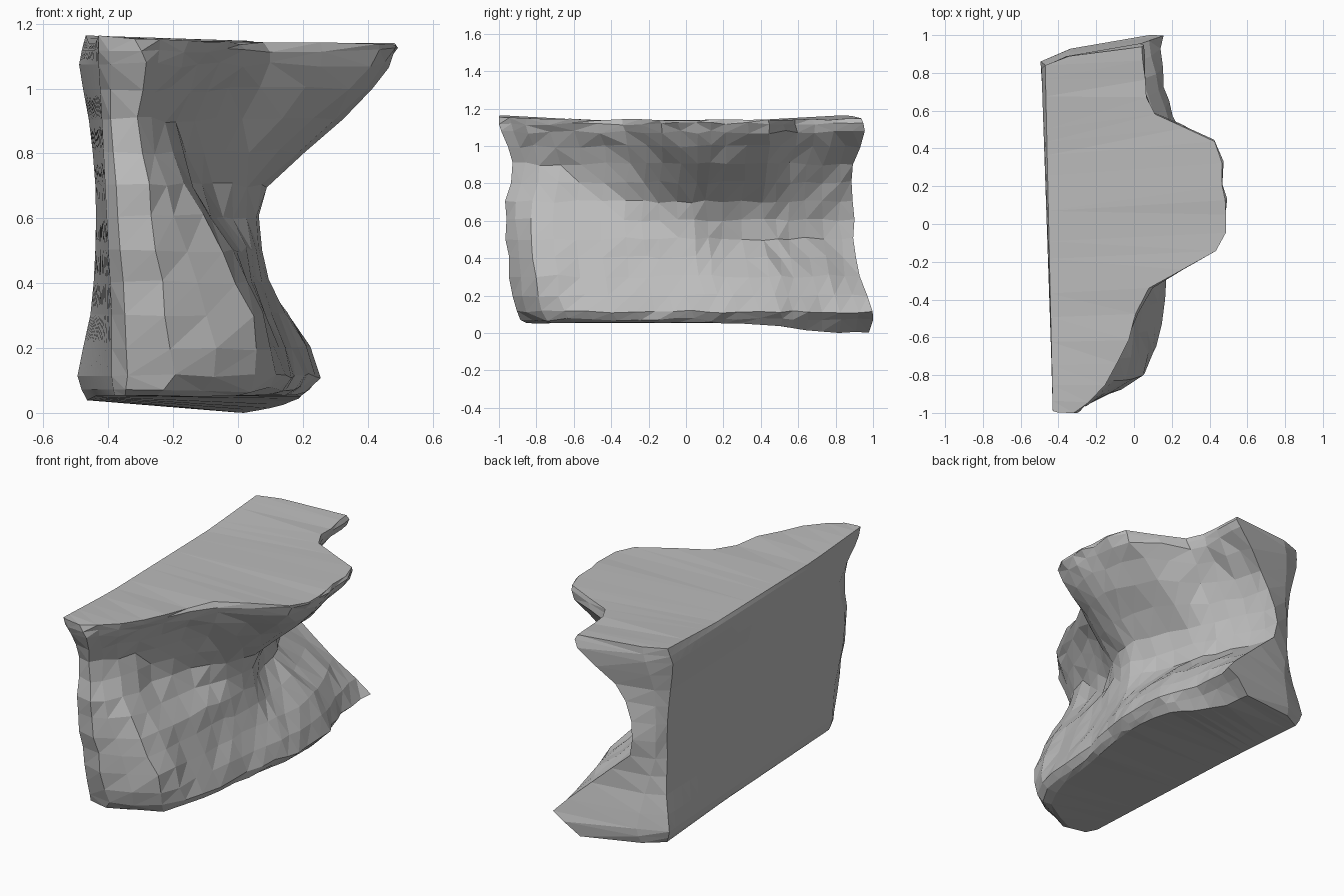
import bpy, bmesh, random
from mathutils import Vector

random.seed(4)
cube = bpy.data.objects.get("Cube")
if cube:
    bpy.data.objects.remove(cube, do_unlink=True)

# Height levels: z, front and back ends of the carved side,
# then the front corner (x, y) and back corner (x, y) of the flat left face
levels = [
    (0.05, -0.85, 0.98, -0.38, -0.77, -0.465, 0.84),
    (0.11, -0.91, 1.00, -0.39, -0.79, -0.495, 0.86),
    (0.30, -0.94, 0.93, -0.39, -0.81, -0.455, 0.83),
    (0.50, -0.96, 0.90, -0.40, -0.87, -0.44, 0.80),
    (0.70, -0.96, 0.89, -0.41, -0.87, -0.44, 0.80),
    (0.90, -0.92, 0.90, -0.42, -0.81, -0.46, 0.80),
    (1.07, -0.99, 0.96, -0.43, -0.94, -0.49, 0.82),
    (1.135, -1.00, 0.94, -0.43, -0.99, -0.47, 0.84),
]
# Sections along the length: position, then the carved side at each level
sections = [
    (-1.0, -.25, -.20, -.22, -.26, -.28, -.31, -.29, -.32),
    (-.85, .00, .06, .04, -.05, -.16, -.22, -.18, -.15),
    (-.60, .09, .14, .07, -.01, -.14, -.14, -.05, -.03),
    (-.32, .12, .17, .09, .02, -.08, .01, .10, .08),
    (-.12, .16, .20, .11, .05, .03, .24, .41, .43),
    (.08, .18, .24, .15, .07, .09, .32, .47, .49),
    (.24, .19, .25, .16, .00, .05, .31, .45, .47),
    (.48, .17, .24, .15, -.06, -.04, .19, .40, .43),
    (.63, .10, .18, .10, -.13, -.12, -.01, .08, .11),
    (.82, .02, .15, .04, -.22, -.21, -.12, .05, .06),
    (1.0, .00, .15, -.03, -.27, -.27, -.17, .03, .04),
]


def densify(rows):
    """Put one smooth in-between row after each row."""
    out = []
    for i in range(len(rows) - 1):
        a, b = rows[i], rows[i + 1]
        p, n = rows[max(i - 1, 0)], rows[min(i + 2, len(rows) - 1)]
        mid = [(9 * (u + v) - s - t) / 16 for s, u, v, t in zip(p, a, b, n)]
        out += [list(a), mid]
    return out + [list(rows[-1])]


def mix(a, b, t):
    return a + (b - a) * t


rows = densify(sections)
stations = [r[0] for r in rows]
side = list(zip(*densify(list(zip(*[r[1:] for r in rows])))))
levels = densify(levels)
ns, nl = len(stations), len(levels)

bm = bmesh.new()
left, right = [], []
for i, s in enumerate(stations):
    lcol, rcol = [], []
    t = (s + 1) / 2
    rise = max(0, s - 0.3) / 0.7
    for j, (z, front, back, fx, fy, bx, by) in enumerate(levels):
        lz = rz = z
        # Sag the underside towards the back foot, lift the top corners
        if j == 0:
            rz -= 0.05 * min(1, rise * 1.6)
            lz -= 0.015 * rise
        if j == nl - 1:
            lift = 0.025 * max(0, abs(s) - 0.5) / 0.5
            lz += lift
            rz += lift * (0.7 if s < 0 else 0.2)
        lcol.append(bm.verts.new((mix(fx, bx, t), mix(fy, by, t), lz)))
        # Slight irregularity for the faceted, hewn surface
        k = 0.009 if 0 < j < nl - 1 else 0.004
        jit = Vector([random.uniform(-k, k) for _ in range(3)])
        rcol.append(bm.verts.new(Vector((side[i][j], mix(front, back, t), rz)) + jit))
    left.append(lcol)
    right.append(rcol)


def skin(*corners):
    bm.faces.new(corners)


for i in range(ns - 1):
    for j in range(nl - 1):
        skin(right[i][j], right[i + 1][j], right[i + 1][j + 1], right[i][j + 1])
        skin(left[i][j], left[i][j + 1], left[i + 1][j + 1], left[i + 1][j])
    # Top and underside
    for j in (0, nl - 1):
        skin(left[i][j], left[i + 1][j], right[i + 1][j], right[i][j])

# Both ends have a bevelled left corner
for i, across, reach in ((0, 0.25, 0.75), (-1, 0.25, 0.5)):
    bevel = []
    for lv, rv in zip(left[i], right[i]):
        a, b = lv.co, rv.co
        spot = (mix(a.x, b.x, across), mix(a.y, b.y, reach), mix(a.z, b.z, across))
        bevel.append(bm.verts.new(spot))
    for j in range(nl - 1):
        skin(left[i][j], bevel[j], bevel[j + 1], left[i][j + 1])
        skin(bevel[j], right[i][j], right[i][j + 1], bevel[j + 1])
    for j in (0, nl - 1):
        skin(left[i][j], right[i][j], bevel[j])

bmesh.ops.recalc_face_normals(bm, faces=bm.faces)
bmesh.ops.triangulate(bm, faces=bm.faces, quad_method="SHORT_EDGE")

# Rest on the ground
low = min(v.co.z for v in bm.verts)
bmesh.ops.translate(bm, verts=bm.verts, vec=(0, 0, -low))

mesh = bpy.data.meshes.new("stone_block")
bm.to_mesh(mesh)
bm.free()
block = bpy.data.objects.new("stone_block", mesh)
bpy.context.scene.collection.objects.link(block)

colour = (0.5, 0.5, 0.5, 1)
stone = bpy.data.materials.new("stone_grey")
stone.use_nodes = True
stone.diffuse_color = colour
stone.node_tree.nodes["Principled BSDF"].inputs["Base Color"].default_value = colour
mesh.materials.append(stone)
